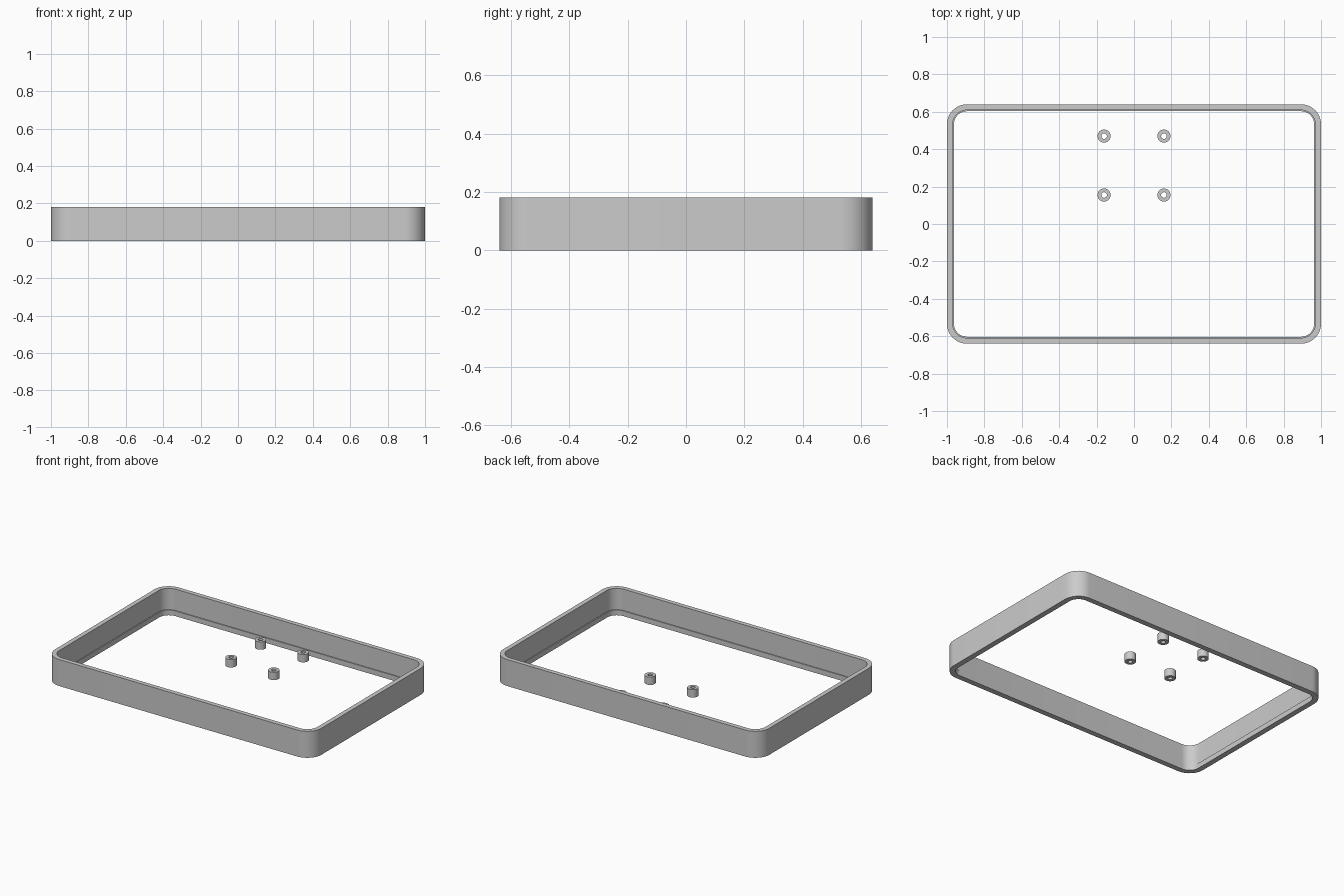
import bpy, bmesh, math

# Remove the default cube
cube = bpy.data.objects.get("Cube")
if cube:
    bpy.data.objects.remove(cube)

grey = bpy.data.materials.new("plain grey")
grey.use_nodes = True
COLOUR = (0.6, 0.6, 0.6, 1)
grey.diffuse_color = COLOUR
grey.node_tree.nodes["Principled BSDF"].inputs["Base Color"].default_value = COLOUR

HALF_X, HALF_Y, HEIGHT, RADIUS = 1.0, 0.64, 0.18, 0.107
WALL, LIP, FLOOR = 0.031, 0.037, 0.035


def rounded_rectangle(inset, segments=12):
    """Outline of the case moved inwards by inset."""
    radius = RADIUS - inset
    points = []
    for quarter, (sx, sy) in enumerate([(1, 1), (-1, 1), (-1, -1), (1, -1)]):
        for i in range(segments + 1):
            a = math.pi / 2 * (quarter + i / segments)
            points.append((sx * (HALF_X - RADIUS) + radius * math.cos(a),
                           sy * (HALF_Y - RADIUS) + radius * math.sin(a)))
    return points


def circle(radius, segments=32):
    return [(radius * math.cos(math.tau * i / segments),
             radius * math.sin(math.tau * i / segments)) for i in range(segments)]


def ring_solid(name, rings, location=(0, 0, 0)):
    """Join a closed loop of (outline, height) rings into a hollow solid."""
    bm = bmesh.new()
    loops = [[bm.verts.new((x, y, z)) for x, y in outline] for outline, z in rings]
    for k, lower in enumerate(loops):
        upper = loops[(k + 1) % len(loops)]
        for i in range(len(lower)):
            j = (i + 1) % len(lower)
            bm.faces.new((lower[i], lower[j], upper[j], upper[i]))
    bmesh.ops.recalc_face_normals(bm, faces=bm.faces)
    mesh = bpy.data.meshes.new(name)
    bm.to_mesh(mesh)
    bm.free()
    mesh.materials.append(grey)
    obj = bpy.data.objects.new(name, mesh)
    obj.location = location
    bpy.context.collection.objects.link(obj)
    bpy.ops.object.select_all(action="DESELECT")
    obj.select_set(True)
    bpy.context.view_layer.objects.active = obj
    bpy.ops.object.shade_smooth_by_angle(angle=math.radians(30))
    return obj


# Rounded frame wall with a narrow ledge around the inside bottom
outer, inner, lip = (rounded_rectangle(d) for d in (0, WALL, LIP))
ring_solid("case_wall", [(outer, 0), (outer, HEIGHT), (inner, HEIGHT),
                         (inner, FLOOR), (lip, FLOOR), (lip, 0)])

# Four hollow standoffs
tube, bore = circle(0.035), circle(0.015)
for side, x in (("right", -0.16), ("left", 0.16)):
    for end, y in (("front", 0.155), ("back", 0.47)):
        ring_solid(f"standoff_{end}_{side}",
                   [(tube, 0), (tube, 0.053), (bore, 0.053), (bore, 0)],
                   (x, y, FLOOR))
